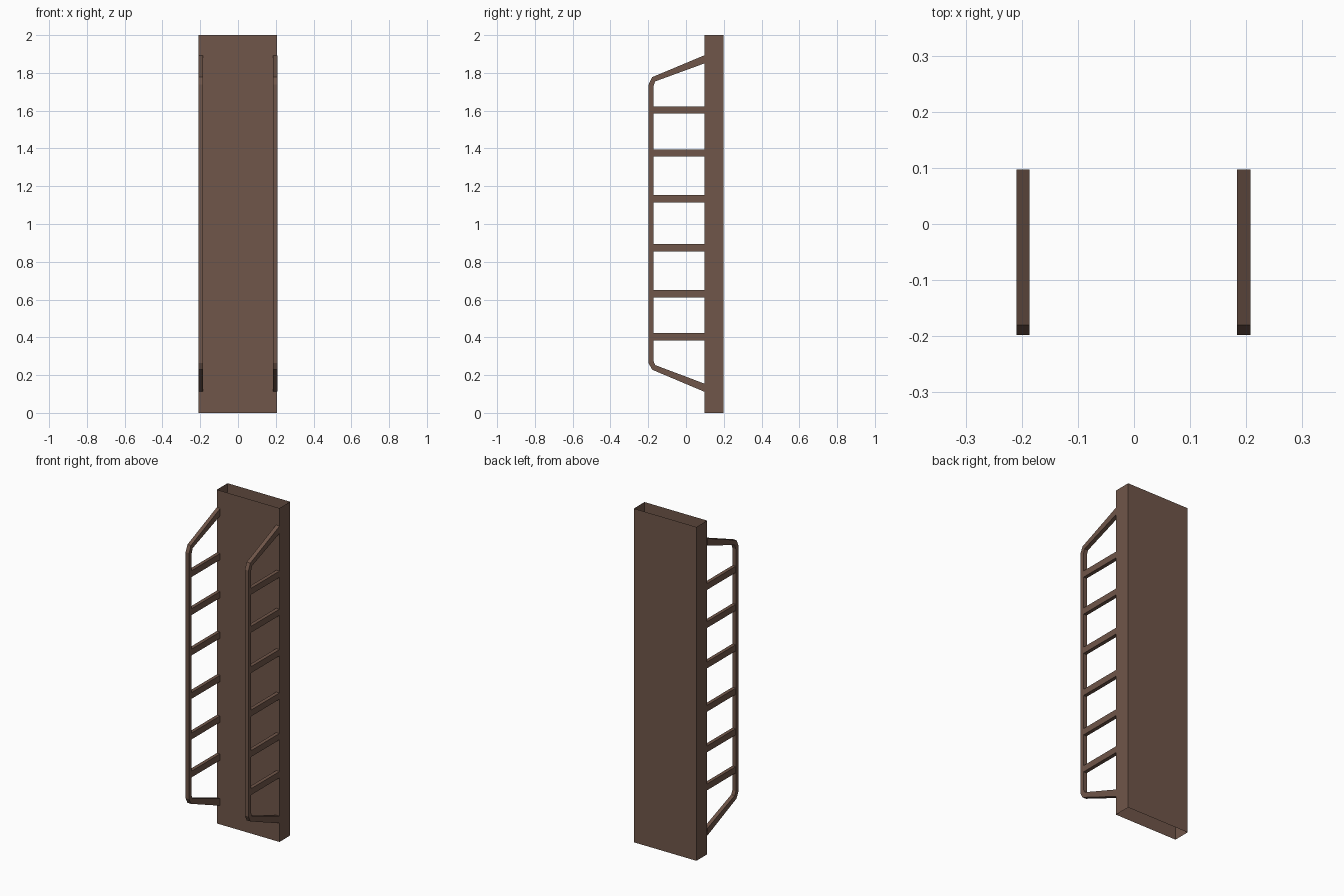
import bpy

if "Cube" in bpy.data.objects:
    bpy.data.objects.remove(bpy.data.objects["Cube"])

brown = bpy.data.materials.new("dark_brown")
brown.diffuse_color = (0.162, 0.093, 0.067, 1)
brown.use_nodes = True
brown.node_tree.nodes["Principled BSDF"].inputs["Base Color"].default_value = brown.diffuse_color


def make_object(name, verts, faces):
    mesh = bpy.data.meshes.new(name)
    mesh.from_pydata(verts, [], faces)
    mesh.materials.append(brown)
    obj = bpy.data.objects.new(name, mesh)
    bpy.context.collection.objects.link(obj)
    return obj


def tube(name, x0, x1, y0, y1, z0, z1, sides):
    """Box with only the chosen side faces (open ends)."""
    v = [(x, y, z) for x in (x0, x1) for y in (y0, y1) for z in (z0, z1)]
    f = {"left": (0, 1, 3, 2), "right": (4, 6, 7, 5), "front": (0, 4, 5, 1),
         "back": (2, 3, 7, 6), "bottom": (0, 2, 6, 4), "top": (1, 5, 7, 3)}
    return make_object(name, v, [f[s] for s in sides])


FRONT = 0.097  # front plane of the panel

# Hollow upright panel, open at top and bottom
tube("panel", -0.208, 0.207, FRONT, 0.198, 0, 2, ("left", "right", "front", "back"))

# Side rail outline in (y, z): outer and inner edge, top to bottom
outer = [(FRONT, 1.893), (-0.18, 1.777), (-0.198, 1.738),
         (-0.198, 0.264), (-0.18, 0.229), (FRONT, 0.112)]
inner = [(FRONT, 1.85), (-0.163, 1.755), (-0.173, 1.727),
         (-0.173, 0.276), (-0.163, 0.253), (FRONT, 0.155)]
rung_heights = [0.403, 0.631, 0.874, 1.134, 1.376, 1.604]

for side, x0, x1 in (("left", -0.209, -0.186), ("right", 0.184, 0.208)):
    # Bent rail with rectangular section
    n = len(outer)
    verts = []
    for o, i in zip(outer, inner):
        verts += [(x0, *o), (x1, *o), (x1, *i), (x0, *i)]
    faces = []
    for k in range(n - 1):
        a, b = 4 * k, 4 * k + 4
        for j in range(4):
            m = (j + 1) % 4
            faces.append((a + j, b + j, b + m, a + m))
    make_object(side + "_rail", verts, faces)

    # Short bars joining the rail to the panel
    for k, z in enumerate(rung_heights):
        tube(f"{side}_bar_{k + 1}", x0 + 0.001, x1 - 0.001, -0.174, FRONT,
             z - 0.019, z + 0.019, ("left", "right", "top", "bottom"))
